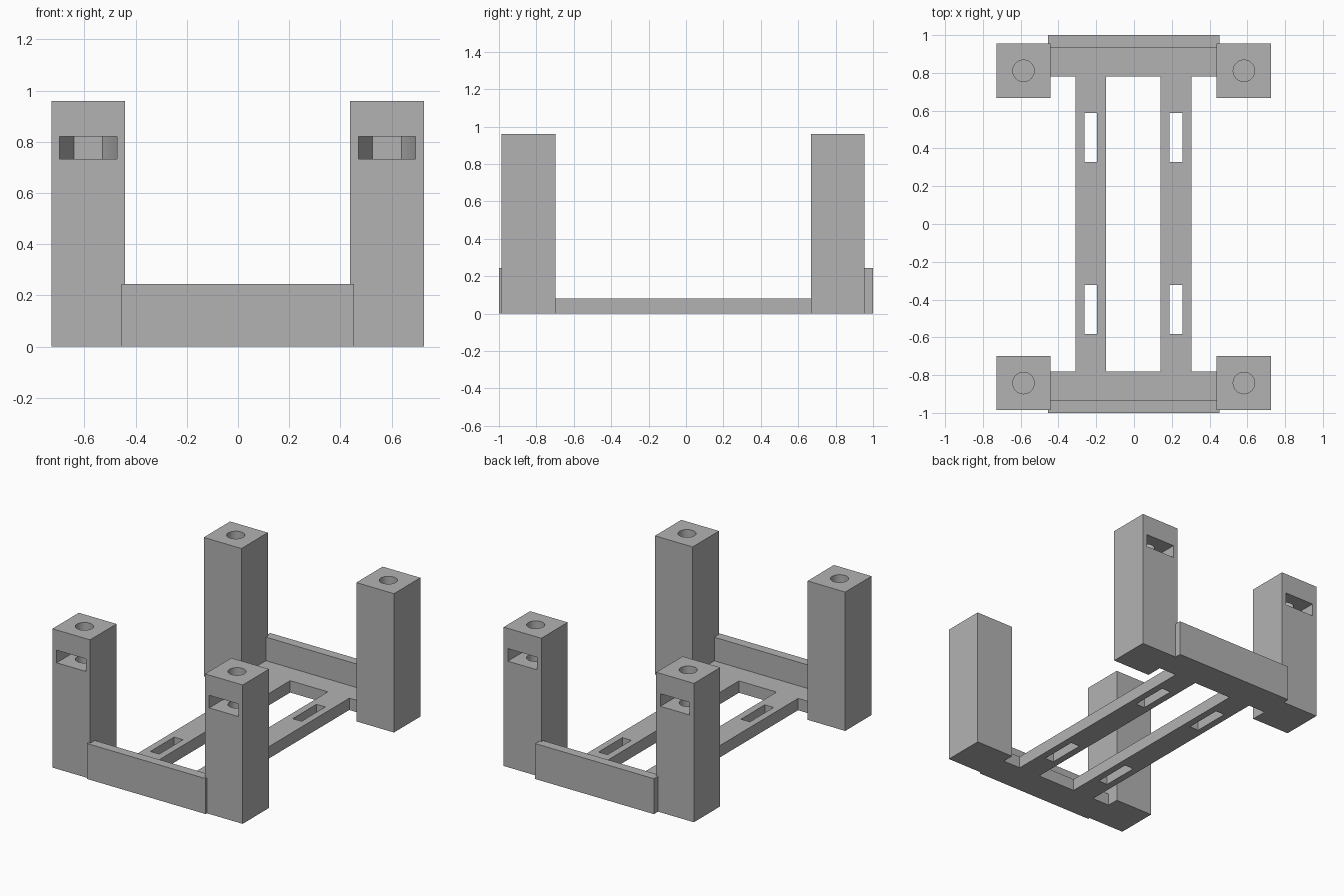
import bpy
import bmesh
from math import pi, cos, sin

cube = bpy.data.objects.get("Cube")
if cube:
    bpy.data.objects.remove(cube, do_unlink=True)

# Single grey plastic
GREY = (0.45, 0.45, 0.45, 1.0)
grey = bpy.data.materials.new("grey_plastic")
grey.use_nodes = True
grey.diffuse_color = GREY
grey.node_tree.nodes["Principled BSDF"].inputs["Base Color"].default_value = GREY


def prism(name, outline, z0, z1):
    """Extrude a flat outline from z0 up to z1."""
    bm = bmesh.new()
    face = bm.faces.new([bm.verts.new((x, y, z0)) for x, y in outline])
    top = bmesh.ops.extrude_face_region(bm, geom=[face])["geom"]
    for v in top:
        if isinstance(v, bmesh.types.BMVert):
            v.co.z = z1
    bmesh.ops.recalc_face_normals(bm, faces=bm.faces)
    mesh = bpy.data.meshes.new(name)
    bm.to_mesh(mesh)
    bm.free()
    mesh.materials.append(grey)
    obj = bpy.data.objects.new(name, mesh)
    bpy.context.collection.objects.link(obj)
    return obj


def box(name, x0, x1, y0, y1, z0, z1):
    return prism(name, [(x0, y0), (x1, y0), (x1, y1), (x0, y1)], z0, z1)


def cut(obj, cutters):
    """Subtract the cutters, bake the result and discard them."""
    for c in cutters:
        c.hide_render = True
        mod = obj.modifiers.new("cut", "BOOLEAN")
        mod.operation = "DIFFERENCE"
        mod.solver = "EXACT"
        mod.object = c
    bpy.context.view_layer.update()
    deps = bpy.context.evaluated_depsgraph_get()
    baked = bpy.data.meshes.new_from_object(obj.evaluated_get(deps))
    obj.modifiers.clear()
    obj.data = baked
    for c in cutters:
        bpy.data.objects.remove(c, do_unlink=True)


POST = 0.144      # half width of a post
HEIGHT = 0.96
BASE = 0.082      # thickness of the floor frame
NUT = 0.112       # nut pocket corner radius
HOLE = 0.057

ends = {"front": (-1, -0.842), "back": (1, 0.811)}
sides = {"right": -0.585, "left": 0.582}

for end, (d, py) in ends.items():
    # Corner posts with a screw hole and a nut slot opening outwards
    for side, px in sides.items():
        post = box(f"{end}_{side}_post", px - POST, px + POST,
                   py - POST, py + POST, 0, HEIGHT)
        circle = [(px + HOLE * cos(i * pi / 16), py + HOLE * sin(i * pi / 16))
                  for i in range(32)]
        hole = prism("hole_cutter", circle, 0.5, HEIGHT + 0.1)
        # Half hexagon at the inner end, straight sides to the outer face
        pocket = [(px + NUT * cos(i * pi / 3), py - d * NUT * sin(i * pi / 3))
                  for i in range(4)]
        pocket += [(px - NUT, py + d * 0.3), (px + NUT, py + d * 0.3)]
        slot = prism("slot_cutter", pocket, 0.733, 0.82)
        cut(post, [hole, slot])

    # Floor bar and upright lip joining the two posts
    box(f"{end}_floor_bar", -0.441, 0.438, *sorted((d * 0.78, d * 0.935)), 0, BASE)
    box(f"{end}_lip", -0.455, 0.453, *sorted((d * 0.935, d)), 0, 0.245)

# Long rails, each with two mounting slots
for side, cx in (("right", -0.229), ("left", 0.223)):
    rail = box(f"{side}_rail", cx - 0.082, cx + 0.082, -0.78, 0.78, 0, BASE)
    slots = [box("rail_slot_cutter", cx - 0.034, cx + 0.034,
                 cy - 0.13, cy + 0.13, -0.1, 0.2) for cy in (-0.452, 0.458)]
    cut(rail, slots)

# Smooth hole walls while keeping hard edges
bpy.ops.object.select_all(action="DESELECT")
for obj in bpy.context.collection.objects:
    if obj.name.endswith("_post"):
        obj.select_set(True)
        bpy.context.view_layer.objects.active = obj
bpy.ops.object.shade_smooth_by_angle(angle=pi / 6)
